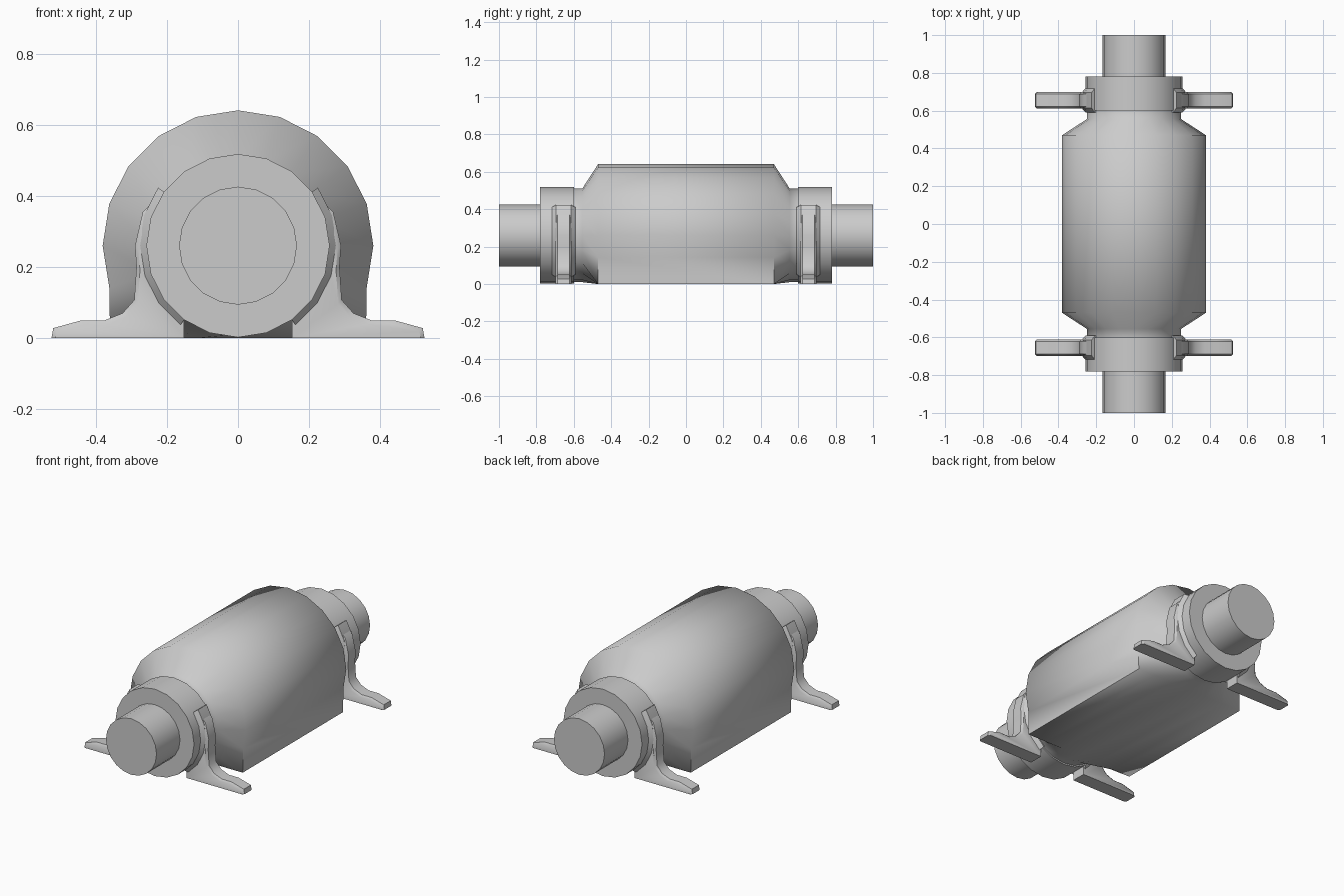
import bpy, bmesh
from math import sin, cos, radians, tau

cube = bpy.data.objects.get("Cube")
if cube:
    bpy.data.objects.remove(cube, do_unlink=True)

SIDES = 20
AXIS_Z = 0.26

grey = bpy.data.materials.new("plain grey")
grey.use_nodes = True
grey.diffuse_color = (0.6, 0.6, 0.6, 1)
grey.node_tree.nodes["Principled BSDF"].inputs["Base Color"].default_value = (0.6, 0.6, 0.6, 1)


def loft(name, sections, angle=60):
    """Join (y, [(x, z), ...]) sections into a capped solid."""
    bm = bmesh.new()
    rings = [[bm.verts.new((x, y, z)) for x, z in pts] for y, pts in sections]
    n = len(rings[0])
    for a, b in zip(rings, rings[1:]):
        for i in range(n):
            j = (i + 1) % n
            bm.faces.new((a[i], a[j], b[j], b[i]))
    bm.faces.new(rings[0])
    bm.faces.new(rings[-1])
    bmesh.ops.recalc_face_normals(bm, faces=bm.faces[:])
    mesh = bpy.data.meshes.new(name)
    bm.to_mesh(mesh)
    bm.free()
    mesh.materials.append(grey)
    for p in mesh.polygons:
        p.use_smooth = True
    mesh.set_sharp_from_angle(angle=radians(angle))
    ob = bpy.data.objects.new(name, mesh)
    bpy.context.collection.objects.link(ob)
    return ob


def circle(r):
    return [(r * sin(tau * i / SIDES), AXIS_Z + r * cos(tau * i / SIDES)) for i in range(SIDES)]


def arch(r, half_base):
    """Round top with straight lower walls and a flat base."""
    pts = []
    low = SIDES * 7 // 20          # first corner on the base
    mid = SIDES // 2
    for i, (x, z) in enumerate(circle(r)):
        k = mid - i
        if abs(k) <= mid - low:
            x, z = half_base * k / (mid - low), 0.0
        pts.append((x, z))
    return pts


# Main housing with tapered shoulders and necks
neck, hull = circle(0.25), arch(0.381, 0.36)
loft("housing", [(-0.62, neck), (-0.555, neck), (-0.47, hull),
                 (0.47, hull), (0.555, neck), (0.62, neck)])

# Outer edge of a bracket, from the foot tip up to the collar
FOOT = [(0.525, 0), (0.52, 0.028), (0.44, 0.05), (0.375, 0.05), (0.325, 0.07),
        (0.292, 0.107), (0.286, 0.2), (0.29, 0.26), (0.268, 0.355), (0.21, 0.41)]
INNER = [(0.152, 0.38), (0.152, 0)]


def bracket(side, inset):
    edge = [(x - inset, max(0, z - inset)) for x, z in FOOT]
    return [(side * x, z) for x, z in edge + INNER]


def band(side, r):
    """Arc strip hugging the side of the collar."""
    angles = [radians(a) for a in range(-54, 37, 18)]
    outer = [(r * cos(a), AXIS_Z + r * sin(a)) for a in angles]
    inner = [(0.2 * cos(a), AXIS_Z + 0.2 * sin(a)) for a in reversed(angles)]
    return [(side * x, z) for x, z in outer + inner]


for end, end_name in ((-1, "front"), (1, "back")):
    # Collar and shaft
    loft(end_name + "_collar", [(end * 0.6, circle(0.258)), (end * 0.78, circle(0.258))])
    loft(end_name + "_shaft", [(end * 0.75, circle(0.166)), (end * 1.0, circle(0.166))])
    mid = end * 0.655
    for side, side_name in ((-1, "right"), (1, "left")):
        # Mounting foot with chamfered edges
        full, slim = bracket(side, 0), bracket(side, 0.01)
        loft(f"{end_name}_{side_name}_foot",
             [(mid - 0.043, slim), (mid - 0.033, full),
              (mid + 0.033, full), (mid + 0.043, slim)], 40)
        # Flared root blending the foot into the collar
        loft(f"{end_name}_{side_name}_foot_root",
             [(mid - 0.065, band(side, 0.256)), (mid - 0.04, band(side, 0.278)),
              (mid + 0.04, band(side, 0.278)), (mid + 0.065, band(side, 0.256))], 40)
